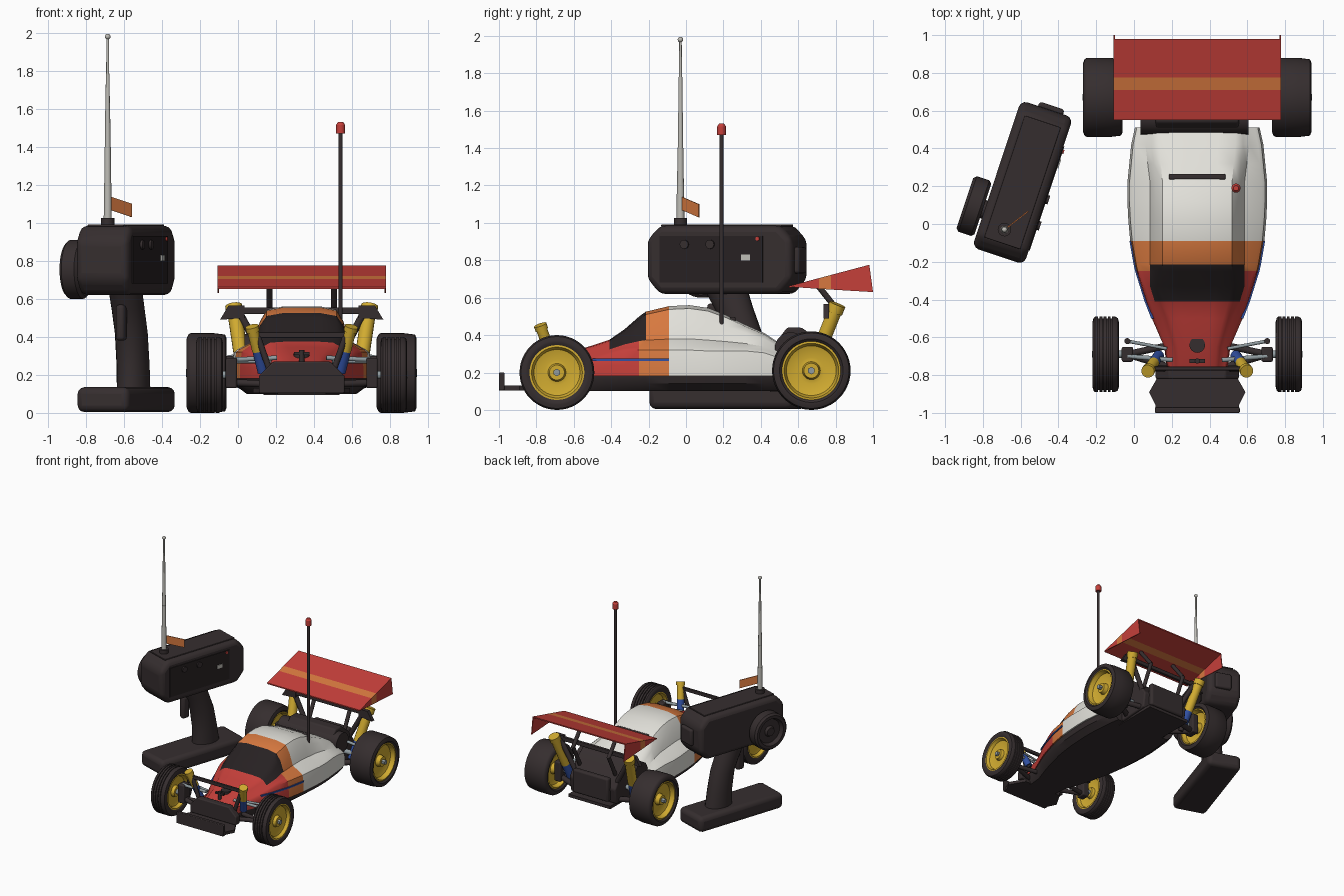
import bpy, bmesh, math
from mathutils import Matrix, Vector

cube = bpy.data.objects.get("Cube")
if cube:
    bpy.data.objects.remove(cube)


def make_mat(name, *rgb):
    m = bpy.data.materials.new(name)
    m.use_nodes = True
    m.diffuse_color = (*rgb, 1)
    m.node_tree.nodes["Principled BSDF"].inputs["Base Color"].default_value = (*rgb, 1)
    return m


black = make_mat("black plastic", .036, .027, .028)
glass = make_mat("dark window", .02, .015, .016)
red = make_mat("red paint", .56, .05, .042)
orange = make_mat("orange paint", .68, .19, .05)
white = make_mat("white paint", .76, .75, .70)
yellow = make_mat("yellow plastic", .64, .41, .03)
blue = make_mat("blue spring", .03, .08, .36)
silver = make_mat("silver metal", .52, .51, .47)
steel = make_mat("grey steel", .28, .33, .35)

CAR = Matrix.Translation((.335, 0, 0))
REMOTE = Matrix.Translation((-.59, .22, 0)) @ Matrix.Rotation(math.radians(-18.4), 4, "Z")


def finish(name, bm, mats, frame, bevel=0, angle=35):
    """Turn a bmesh into a shaded object standing in the given frame."""
    bmesh.ops.recalc_face_normals(bm, faces=bm.faces)
    mesh = bpy.data.meshes.new(name)
    bm.to_mesh(mesh)
    bm.free()
    obj = bpy.data.objects.new(name, mesh)
    bpy.context.collection.objects.link(obj)
    obj.matrix_world = frame
    for m in mats if isinstance(mats, list) else [mats]:
        mesh.materials.append(m)
    if bevel:
        mod = obj.modifiers.new("rounded edges", "BEVEL")
        mod.width, mod.segments = bevel, 3
    bpy.ops.object.select_all(action="DESELECT")
    obj.select_set(True)
    bpy.context.view_layer.objects.active = obj
    bpy.ops.object.shade_smooth_by_angle(angle=math.radians(angle))
    return obj


def loft(name, rows, mats, frame, rule=None, caps=True, closed=True, bevel=0):
    """Skin a list of equal-length point rows; rule(row, column) picks a colour."""
    bm = bmesh.new()
    grid = [[bm.verts.new(p) for p in row] for row in rows]
    n = len(grid[0])
    for i in range(len(grid) - 1):
        for j in range(n if closed else n - 1):
            k = (j + 1) % n
            f = bm.faces.new((grid[i][j], grid[i][k], grid[i + 1][k], grid[i + 1][j]))
            if rule:
                f.material_index = rule(i, j)
    if caps:
        bm.faces.new(grid[0])
        last = bm.faces.new(grid[-1])
        last.material_index = rule(len(grid) - 2, 0) if rule else 0
    return finish(name, bm, mats, frame, bevel)


def prism(name, pts, axis, lo, hi, mat, frame, bevel=0):
    """Extrude a flat outline along an axis."""
    place = {"x": lambda p, d: (d, *p), "y": lambda p, d: (p[0], d, p[1]), "z": lambda p, d: (*p, d)}[axis]
    return loft(name, [[place(p, d) for p in pts] for d in (lo, hi)], mat, frame, bevel=bevel)


def box(name, lo, hi, mat, frame, bevel=0):
    (a, b, c), (d, e, f) = lo, hi
    return prism(name, [(a, b), (d, b), (d, e), (a, e)], "z", c, f, mat, frame, bevel)


def rod(name, a, b, r, mat, frame, r2=None, sides=16):
    a, b = Vector(a), Vector(b)
    bm = bmesh.new()
    turn = (b - a).to_track_quat("Z", "Y").to_matrix().to_4x4()
    bmesh.ops.create_cone(bm, cap_ends=True, segments=sides, radius1=r, radius2=r if r2 is None else r2,
                          depth=(b - a).length, matrix=Matrix.Translation((a + b) / 2) @ turn)
    return finish(name, bm, mat, frame)


def lathe_x(name, profile, centre, mat, frame, sides=40):
    """Spin (offset, radius) pairs about an axis along x."""
    cx, cy, cz = centre
    rows = [[(cx + o, cy + r * math.cos(t), cz + r * math.sin(t))
             for t in (math.tau * k / sides for k in range(sides))] for o, r in profile]
    return loft(name, rows, mat, frame, caps=False)


# Body shell: y, half width, roof height, cabin half width, shoulder height
STATIONS = [(-.77, .16, .25, .10, .22), (-.65, .175, .30, .11, .25), (-.5, .24, .345, .15, .28),
            (-.41, .275, .375, .18, .31), (-.33, .3, .43, .2, .33), (-.25, .325, .5, .2, .335),
            (-.215, .333, .525, .2, .335), (-.09, .355, .555, .2, .335), (.02, .365, .56, .2, .335),
            (.12, .37, .545, .2, .33), (.22, .37, .505, .2, .33), (.32, .36, .455, .21, .33),
            (.42, .35, .41, .22, .32), (.51, .33, .35, .22, .29)]


def section(y, w, top, c, sh):
    h = top - sh
    half = [(w, .18), (w, .24), (w * .97, sh - .015), (w * .92, sh), (min(c * 1.25, w * .9), sh + .2 * h),
            (c * 1.1, sh + .65 * h), (c * .92, top - .08 * h), (c * .5, top)]
    return [(x, y, z) for x, z in half] + [(-x, y, z) for x, z in reversed(half)]


def body_colour(i, j):
    y = (STATIONS[i][0] + STATIONS[i + 1][0]) / 2
    if -.41 < y < -.215 and 4 <= j <= 10:
        return 3
    return 0 if y < -.25 else 1 if y < -.09 else 2


loft("body_shell", [section(*s) for s in STATIONS], [red, orange, white, glass], CAR, body_colour)
loft("chassis_tub", [[(w * k * s, y, z) for s, k, z in ((1, .97, .185), (1, .93, .14), (1, .78, .1),
                     (-1, .78, .1), (-1, .93, .14), (-1, .97, .185))] for y, w, *_ in STATIONS], black, CAR)
rod("hood_vent", (0, -.64, .28), (0, -.64, .312), .042, black, CAR)
rod("hood_post", (0, -.725, .25), (0, -.725, .33), .014, black, CAR)
box("hood_clip", (-.04, -.735, .305), (.04, -.715, .32), black, CAR)
box("rear_slot", (-.15, .235, .47), (.15, .265, .497), black, CAR, .008)
for s in (-1, 1):
    loft("side_stripe", [[(s * (w + d), y, z) for d, z in ((-.01, .262), (.004, .262), (.004, .275), (-.01, .275))]
                         for y, w, *_ in STATIONS[2:8]], blue, CAR)

# Front bumper and nose block
prism("bumper_plate", [(-.18, -.76), (-.255, -.89), (-.22, -.96), (-.22, -1), (.22, -1), (.22, -.96),
                       (.255, -.89), (.18, -.76)], "z", .105, .13, black, CAR)
box("bumper_lip", (-.225, -1, .105), (.225, -.97, .2), black, CAR, .006)
prism("nose_block", [(-.22, .13), (.22, .13), (.22, .2), (.15, .27), (-.15, .27), (-.22, .2)],
      "y", -.82, -.765, black, CAR, .008)

# Gearbox and motor at the back
prism("gearbox", [(.48, .1), (.78, .12), (.8, .25), (.72, .36), (.62, .44), (.54, .44), (.48, .36)],
      "x", -.22, .22, black, CAR, .012)
box("rear_skid", (-.2, .45, .095), (.2, .84, .12), black, CAR)
box("rear_cover", (-.17, .78, .14), (.17, .83, .34), black, CAR, .015)
rod("motor", (-.3, .56, .33), (.27, .56, .33), .085, black, CAR, sides=28)


def wheel(label, x, y, radius, half, s, ribs):
    centre = (s * x, y, radius)
    rim = radius - .052
    tread = []
    for k in range(ribs):
        a = half * (-.8 + 1.6 * k / ribs)
        b = half * (-.8 + 1.6 * (k + .7) / ribs)
        tread += [(a, radius), (b, radius), (b, radius - .01), (a + half * 1.6 / ribs, radius - .01)]
    lathe_x(label + "_tyre", [(-half * .85, rim - .005), (-half, rim + .012), (-half, radius - .028),
                              (-half * .92, radius - .008)] + tread[:-2] +
            [(half * .92, radius - .008), (half, radius - .028), (half, rim + .012), (half * .85, rim - .005)],
            centre, black, CAR, 48)
    dish = [(.88, rim), (.9, rim - .012), (.55, rim - .025), (.35, rim * .45), (.4, .048), (.75, .04), (.75, 0)]
    for side in (s, -s):
        lathe_x(label + "_rim", [(side * half * o, r) for o, r in dish], centre, yellow, CAR)
    rod(label + "_hub_nut", (s * (x + half * .6), y, radius), (s * (x + half * 1.03), y, radius),
        .02, steel, CAR, sides=6)


for s in (-1, 1):
    wheel("front_wheel", .485, -.69, .2, .07, s, 5)
    wheel("rear_wheel", .5, .67, .21, .105, s, 1)

    # Front suspension
    box("front_knuckle", (s * .37 - .03, -.73, .13), (s * .37 + .03, -.65, .29), black, CAR, .01)
    rod("front_axle", (s * .35, -.69, .2), (s * .44, -.69, .2), .02, steel, CAR)
    for y in (-.76, -.64):
        rod("front_lower_arm", (s * .14, y, .15), (s * .37, -.69, .16), .018, black, CAR)
    rod("front_upper_arm", (s * .13, -.72, .29), (s * .37, -.7, .28), .012, steel, CAR)
    rod("steering_link", (s * .16, -.66, .27), (s * .37, -.62, .27), .009, steel, CAR)
    rod("steering_joint", (s * .37, -.62, .24), (s * .37, -.62, .29), .016, black, CAR)

    # Rear suspension
    for y in (.54, .74):
        rod("rear_lower_arm", (s * .18, y, .14), (s * .4, .67, .16), .022, black, CAR)
    rod("drive_shaft", (s * .2, .64, .22), (s * .45, .67, .21), .02, steel, CAR)
    rod("rear_upper_link", (s * .18, .62, .33), (s * .39, .65, .29), .012, steel, CAR)
    box("rear_hub", (s * .39 - .03, .62, .13), (s * .39 + .03, .72, .3), black, CAR, .01)

    # Shock absorbers, leaning outwards at the top
    for label, top, foot, r, split in (("front", (.262, -.78, .455), (.2, -.69, .2), .03, .5),
                                       ("rear", (.358, .81, .565), (.295, .64, .14), .038, .62)):
        a, b = Vector((s * top[0], *top[1:])), Vector((s * foot[0], *foot[1:]))
        rod(label + "_shock_body", a, a.lerp(b, split), r, yellow, CAR)
        rod(label + "_shock_cap", a, a.lerp(b, .1), r * 1.18, yellow, CAR)
        rod(label + "_shock_spring", a.lerp(b, split), a.lerp(b, .94), r * .95, blue, CAR)
        rod(label + "_shock_foot", a.lerp(b, .9), b, r * .5, black, CAR)

    # Tower legs and wing struts
    rod("front_tower_leg", (s * .23, -.765, .4), (s * .16, -.765, .2), .016, black, CAR)
    rod("rear_tower_leg", (s * .33, .76, .53), (s * .16, .74, .22), .02, black, CAR)
    prism("rear_tower_plate", [(s * .43, .49), (s * .385, .565), (s * .3, .565), (s * .3, .5)],
          "y", .735, .765, black, CAR)
    rod("wing_strut", (s * .17, .82, .52), (s * .17, .69, .685), .016, black, CAR)
    rod("wing_strut_base", (s * .17, .82, .53), (s * .17, .72, .33), .016, black, CAR)

box("front_tower_bar", (-.25, -.775, .395), (.25, -.755, .425), black, CAR, .005)
box("rear_tower_bar", (-.35, .74, .52), (.35, .765, .555), black, CAR, .005)


# Rear wing in three painted strips with tapered end plates
def wing_z(y):
    return .662 + .265 * (y - .55)


for lo, hi, paint in ((.55, .71, red), (.71, .775, orange), (.775, .98, red)):
    prism("wing_strip", [(lo, wing_z(lo)), (hi, wing_z(hi)), (hi, wing_z(hi) - .01), (lo, wing_z(lo) - .01)],
          "x", -.44, .44, paint, CAR)
    tail = 1 if hi > .9 else hi
    for s in (-1, 1):
        prism("wing_end_plate", [(lo, wing_z(lo)), (hi, wing_z(hi)), (tail, .658 - .065 * (hi - .55)),
                                 (lo, .658 - .065 * (lo - .55))], "x", s * .436, s * .443, paint, CAR)

# Whip aerial on the car
rod("whip_aerial", (.205, .19, .45), (.205, .19, 1.49), .011, black, CAR)
rod("whip_tip", (.205, .19, 1.47), (.205, .19, 1.515), .024, red, CAR)
rod("whip_tip_top", (.205, .19, 1.515), (.205, .19, 1.53), .024, red, CAR, .014)

# Hand controller: head, grip and base
prism("controller_head", [(-.41, .7), (-.34, .62), (.34, .62), (.41, .7), (.41, .91), (.34, .985),
                          (-.34, .985), (-.41, .91)], "x", -.145, .145, black, REMOTE, .035)
box("controller_top_panel", (-.1, -.34, .98), (.1, .34, .992), black, REMOTE, .005)
box("controller_base", (-.145, -.4, .005), (.145, .41, .135), black, REMOTE, .035)
grip = []
for z, shift, depth in ((.1, .13, .12), (.25, .12, .105), (.42, .09, .1), (.54, .04, .105), (.65, -.01, .12)):
    ring = [math.tau * k / 20 for k in range(20)]
    grip.append([(.085 * math.cos(t), shift + depth * math.sin(t), z) for t in ring])
loft("controller_grip", grip, black, REMOTE)
box("controller_trigger", (-.025, -.11, .38), (.025, -.04, .57), black, REMOTE, .02)
lathe_x("steering_dial", [(.1, .05), (.05, .05), (.05, .14), (.035, .155), (-.035, .155), (-.05, .14),
                          (-.05, .115), (-.02, .1), (-.02, .045), (-.04, .035), (-.04, 0)],
        (-.205, -.2, .755), black, REMOTE)
box("side_panel", (.14, -.33, .68), (.15, .25, .93), glass, REMOTE)
for y in (-.19, -.045):
    rod("side_button", (.14, y, .885), (.162, y, .885), .024, black, REMOTE)
box("side_switch", (.145, .13, .8), (.156, .18, .83), silver, REMOTE)
rod("indicator_light", (.14, .222, .915), (.157, .222, .915), .011, red, REMOTE)
box("end_knob", (-.05, .39, .73), (.09, .435, .87), black, REMOTE, .015)

# Telescopic aerial with pennant
ax, ay = -.012, -.267
rod("aerial_socket", (ax, ay, .97), (ax, ay, 1.025), .036, black, REMOTE)
for k in range(5):
    low = 1.02 + .19 * k
    rod("aerial_section", (ax, ay, low), (ax, ay, low + .19), .021 - .0032 * k, silver, REMOTE, .0195 - .0032 * k)
ball = bmesh.new()
bmesh.ops.create_uvsphere(ball, u_segments=16, v_segments=10, radius=.015, matrix=Matrix.Translation((ax, ay, 1.98)))
finish("aerial_ball", ball, silver, REMOTE)
pennant = Matrix.Translation((-.685, -.03, 1.1)) @ Matrix.Rotation(math.radians(38), 4, "Z")
prism("pennant", [(.01, -.03), (.16, -.07), (.16, 0), (.01, .04)], "y", -.003, .003, orange, pennant)
